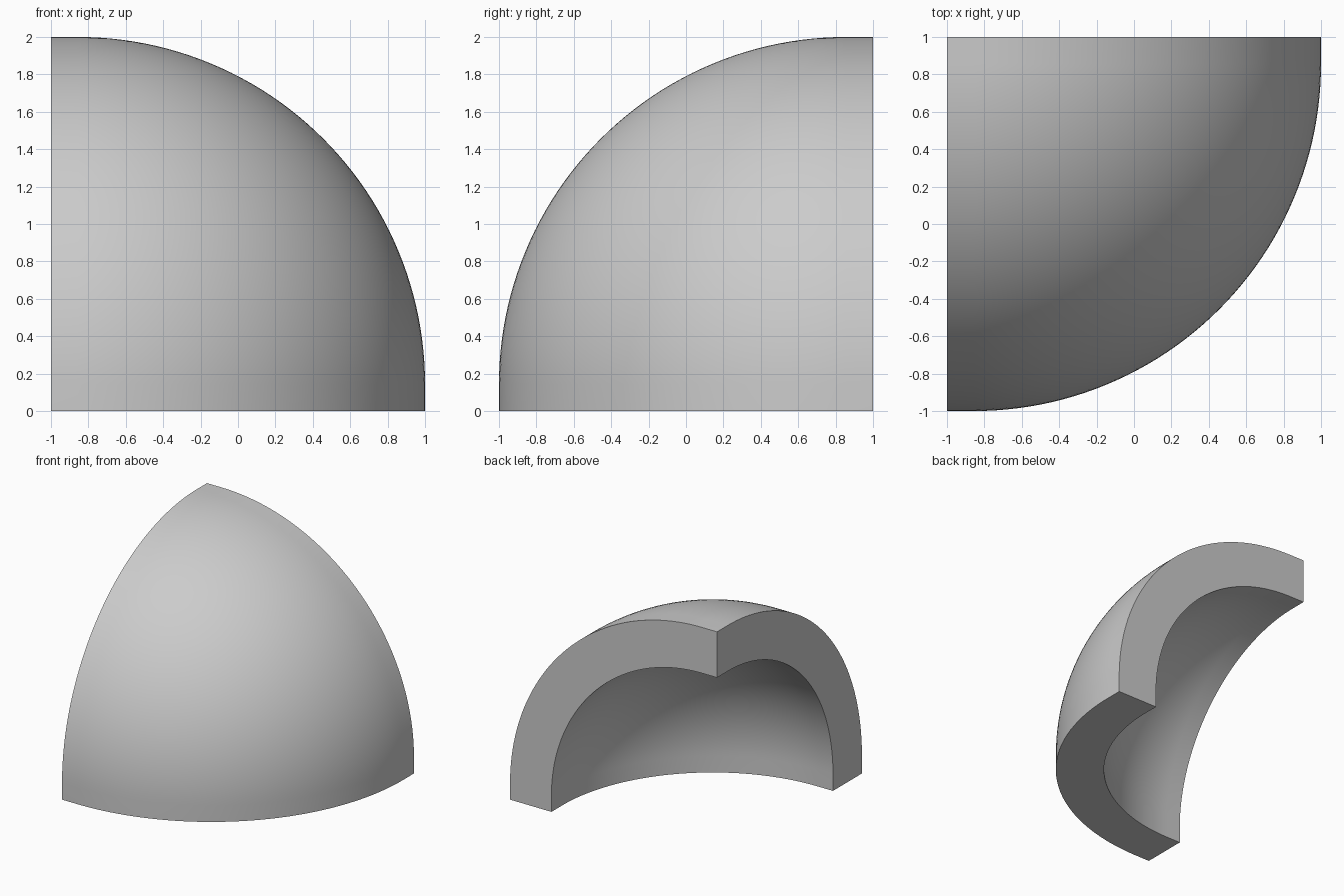
import bpy, bmesh
from math import sin, cos, pi, radians

if "Cube" in bpy.data.objects:
    bpy.data.objects.remove(bpy.data.objects["Cube"])

OUT, INN = 2.0, 1.6     # outer and inner reach of the shell along each axis
C = 0.143               # short straight run before the rounding starts
N = 48                  # segments per quarter turn

bm = bmesh.new()


def quad(*corners):
    """Face from local points measured from the cut corner (-1, 1, 0)."""
    bm.faces.new([bm.verts.new((-1 + a, 1 - b, h)) for a, b, h in corners])


def on_axis(k, depth, u, v):
    """Point with the given depth along axis k, and u, v along the other two."""
    q = [0, 0, 0]
    q[k], q[(k + 1) % 3], q[(k + 2) % 3] = depth, u, v
    return q


def outline(r):
    """Rounded quarter outline: straight, arc, straight."""
    arc = [(C + (r - C) * cos(i * pi / 2 / N), C + (r - C) * sin(i * pi / 2 / N))
           for i in range(N + 1)]
    return [(r, 0)] + arc + [(0, r)]


def ball(r, i, j):
    t, p, q = i * pi / 2 / N, j * pi / 2 / N, r - C
    return (C + q * cos(t) * cos(p), C + q * cos(t) * sin(p), C + q * sin(t))


for r in (OUT, INN):
    # spherical part of each skin
    for i in range(N):
        for j in range(N):
            quad(ball(r, i, j), ball(r, i, j + 1),
                 ball(r, i + 1, j + 1), ball(r, i + 1, j))
    for k in range(3):
        # straight strips joining the ball to the cut planes
        arc = outline(r)[1:-1]
        for s, e in zip(arc, arc[1:]):
            quad(on_axis(k, 0, *s), on_axis(k, 0, *e),
                 on_axis(k, C, *e), on_axis(k, C, *s))
        # small flat square at each tip
        quad(on_axis(k, r, 0, 0), on_axis(k, r, C, 0),
             on_axis(k, r, C, C), on_axis(k, r, 0, C))

# three flat cut faces (base, back, left)
for k in range(3):
    a, b = outline(INN), outline(OUT)
    for i in range(len(a) - 1):
        quad(on_axis(k, 0, *a[i]), on_axis(k, 0, *b[i]),
             on_axis(k, 0, *b[i + 1]), on_axis(k, 0, *a[i + 1]))

# weld all seams
bmesh.ops.remove_doubles(bm, verts=bm.verts[:], dist=1e-5)
bmesh.ops.recalc_face_normals(bm, faces=bm.faces[:])

mesh = bpy.data.meshes.new("rounded_corner_shell")
bm.to_mesh(mesh)
bm.free()
shell = bpy.data.objects.new("rounded_corner_shell", mesh)
bpy.context.collection.objects.link(shell)

# smooth skins, crisp cut edges
bpy.context.view_layer.objects.active = shell
shell.select_set(True)
bpy.ops.object.shade_smooth_by_angle(angle=radians(30))
